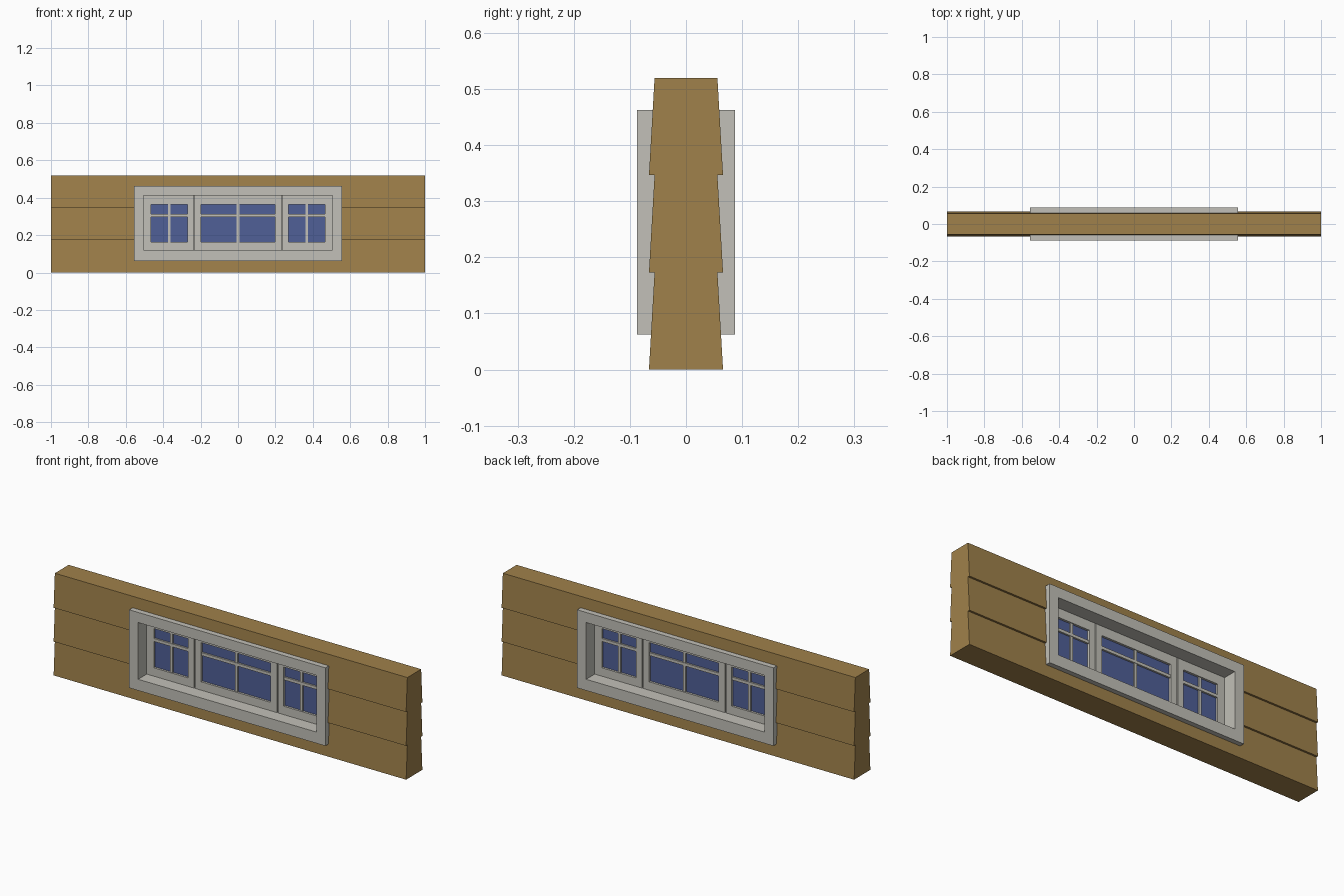
import bpy, bmesh

if "Cube" in bpy.data.objects:
    bpy.data.objects.remove(bpy.data.objects["Cube"])


def material(name, rgb):
    m = bpy.data.materials.new(name)
    m.diffuse_color = (*rgb, 1)
    m.use_nodes = True
    m.node_tree.nodes["Principled BSDF"].inputs["Base Color"].default_value = m.diffuse_color
    return m


WOOD = material("wood", (0.35, 0.22, 0.07))
TRIM = material("trim", (0.54, 0.53, 0.48))
GLASS = material("glass", (0.08, 0.115, 0.31))


def finish(name, bm, mat):
    bmesh.ops.recalc_face_normals(bm, faces=bm.faces[:])
    me = bpy.data.meshes.new(name)
    bm.to_mesh(me)
    bm.free()
    ob = bpy.data.objects.new(name, me)
    bpy.context.collection.objects.link(ob)
    if mat:
        me.materials.append(mat)
    return ob


def box(name, x0, x1, z0, z1, depth, mat):
    """Box centred on y = 0 with half thickness depth."""
    bm = bmesh.new()
    bmesh.ops.create_cube(bm, size=1)
    for v in bm.verts:
        v.co = (x1 if v.co.x > 0 else x0,
                depth if v.co.y > 0 else -depth,
                z1 if v.co.z > 0 else z0)
    return finish(name, bm, mat)


def ring(name, outer, inner, depth, mat):
    """Rectangular frame; outer and inner are (x0, x1, z0, z1)."""
    bm = bmesh.new()
    loops = []
    for x0, x1, z0, z1 in (outer, inner):
        for y in (-depth, depth):
            loops.append([bm.verts.new((x, y, z)) for x, z in
                          ((x0, z0), (x1, z0), (x1, z1), (x0, z1))])
    of, ob, nf, nb = loops
    for a, b in ((of, nf), (nf, nb), (nb, ob), (ob, of)):
        for i in range(4):
            j = (i + 1) % 4
            bm.faces.new((a[i], a[j], b[j], b[i]))
    return finish(name, bm, mat)


# Wall: lapped siding profile, swept along x
H = 0.52
step = H / 3
side = []
for i in range(3):
    side += [(0.066, i * step), (0.056, (i + 1) * step)]
profile = side + [(-y, z) for y, z in reversed(side)]
bm = bmesh.new()
left = bm.faces.new([bm.verts.new((-1, y, z)) for y, z in profile])
ext = bmesh.ops.extrude_face_region(bm, geom=[left], use_keep_orig=True)
for v in ext["geom"]:
    if isinstance(v, bmesh.types.BMVert):
        v.co.x = 1
wall = finish("siding_wall", bm, WOOD)

# Window opening through the wall
cutter = box("opening_cutter", -0.53, 0.53, 0.09, 0.435, 0.2, None)
cutter.hide_render = True
cutter.hide_viewport = True
cut = wall.modifiers.new("opening", 'BOOLEAN')
cut.operation = 'DIFFERENCE'
cut.solver = 'EXACT'
cut.object = cutter

# Outer casing, running through the wall
ring("window_casing", (-0.557, 0.557, 0.0625, 0.463),
     (-0.506, 0.506, 0.12, 0.411), 0.087, TRIM)

# Three sashes, each with glass and glazing bars
Z0, Z1 = 0.163, 0.364
for tag, x0, x1, g0, g1 in (("left", -0.506, -0.238, -0.466, -0.271),
                            ("centre", -0.233, 0.233, -0.197, 0.197),
                            ("right", 0.238, 0.506, 0.271, 0.466)):
    ring(tag + "_sash", (x0, x1, 0.12, 0.411), (g0, g1, Z0, Z1), 0.017, TRIM)
    box(tag + "_glass", g0, g1, Z0, Z1, 0.006, GLASS)
    mid = (g0 + g1) / 2
    box(tag + "_vertical_bar", mid - 0.007, mid + 0.007, Z0, Z1, 0.013, TRIM)
    box(tag + "_horizontal_bar", g0, g1, 0.297, 0.312, 0.015, TRIM)

# Recessed strips closing the joints between sashes
for tag, s in (("left", -1), ("right", 1)):
    box(tag + "_joint_strip", s * 0.2355 - 0.0025, s * 0.2355 + 0.0025,
        0.12, 0.411, 0.008, TRIM)
